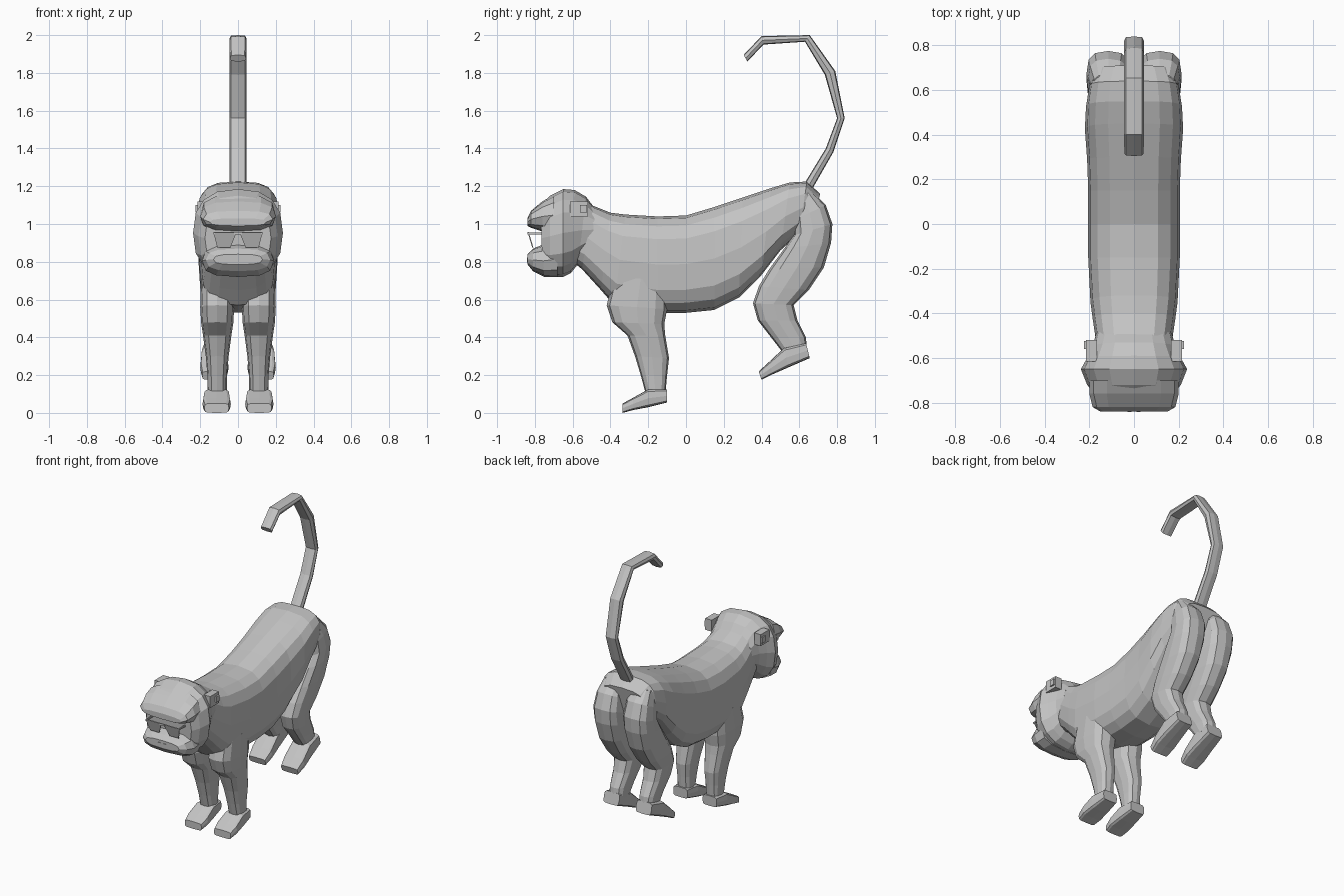
import bpy, bmesh, math

fur = bpy.data.materials.new("plain grey")
fur.diffuse_color = (0.55, 0.55, 0.55, 1)


def finish(name, bm, mirror):
    bmesh.ops.recalc_face_normals(bm, faces=bm.faces)
    me = bpy.data.meshes.new(name)
    bm.to_mesh(me)
    bm.free()
    me.materials.append(fur)
    ob = bpy.data.objects.new(name, me)
    bpy.context.collection.objects.link(ob)
    if mirror:
        ob.modifiers.new("Mirror", 'MIRROR').use_mirror_merge = False
    return ob


def loft(name, sections, xc=0.0, sides=12, power=2.8, mirror=False):
    """Skin rounded-box rings; each ring is (y1, z1, y2, z2, half width in x)."""
    bm = bmesh.new()
    rings = []
    for y1, z1, y2, z2, hw in sections:
        ring = []
        for i in range(sides):
            t = 2 * math.pi * i / sides
            c, s = round(math.cos(t), 6), round(math.sin(t), 6)
            c = math.copysign(abs(c) ** (2 / power), c)
            s = math.copysign(abs(s) ** (2 / power), s)
            ring.append(bm.verts.new((xc + hw * s,
                                      (y1 + y2) / 2 + (y1 - y2) / 2 * c,
                                      (z1 + z2) / 2 + (z1 - z2) / 2 * c)))
        rings.append(ring)
    for a, b in zip(rings, rings[1:]):
        for i in range(sides):
            j = (i + 1) % sides
            bm.faces.new((a[i], a[j], b[j], b[i]))
    bm.faces.new(rings[0])
    bm.faces.new(rings[-1])
    return finish(name, bm, mirror)


def box(name, x, y, z, mirror=True):
    """Box from ranges, mirrored across x."""
    bm = bmesh.new()
    bmesh.ops.create_cube(bm, size=1)
    for v in bm.verts:
        v.co = [r[0] if c < 0 else r[1] for c, r in zip(v.co, (x, y, z))]
    return finish(name, bm, mirror)


# Trunk, from neck to rump (top point, bottom point, half width)
loft("body", [
    (-0.62, 1.12, -0.60, 0.80, 0.15),
    (-0.50, 1.10, -0.55, 0.76, 0.17),
    (-0.40, 1.06, -0.45, 0.65, 0.185),
    (-0.32, 1.05, -0.38, 0.57, 0.195),
    (-0.15, 1.04, -0.15, 0.53, 0.205),
    (0.00, 1.045, 0.00, 0.53, 0.205),
    (0.15, 1.09, 0.15, 0.545, 0.205),
    (0.30, 1.14, 0.28, 0.61, 0.21),
    (0.45, 1.19, 0.40, 0.73, 0.22),
    (0.55, 1.22, 0.50, 0.86, 0.215),
    (0.64, 1.225, 0.60, 0.95, 0.20),
    (0.71, 1.16, 0.66, 0.95, 0.17)], sides=16, power=3)

# Head with the widest ring at the cheeks
loft("head", [
    (-0.48, 1.08, -0.50, 0.86, 0.17),
    (-0.53, 1.145, -0.57, 0.79, 0.185),
    (-0.59, 1.18, -0.61, 0.74, 0.21),
    (-0.65, 1.185, -0.65, 0.72, 0.238),
    (-0.72, 1.15, -0.72, 0.72, 0.21),
    (-0.77, 1.10, -0.76, 0.75, 0.175)], sides=16, power=2.5)

# Overhanging brow
loft("brow", [
    (-0.70, 1.155, -0.70, 0.94, 0.20),
    (-0.76, 1.12, -0.76, 0.96, 0.20),
    (-0.82, 1.07, -0.82, 0.98, 0.185),
    (-0.84, 1.03, -0.84, 0.99, 0.15)])

# Muzzle with nostrils
loft("muzzle", [
    (-0.68, 0.91, -0.68, 0.72, 0.19),
    (-0.76, 0.89, -0.75, 0.72, 0.19),
    (-0.81, 0.87, -0.81, 0.75, 0.17),
    (-0.838, 0.84, -0.838, 0.785, 0.13)])
box("nostril", (0.012, 0.03), (-0.842, -0.82), (0.797, 0.822))

# Ears: a plate with a raised rim lobe
box("ear", (0.165, 0.215), (-0.615, -0.52), (1.04, 1.12))
box("ear_lobe", (0.20, 0.225), (-0.56, -0.525), (1.06, 1.10))

# Glasses: slanted lens, bridge and side arm
bm = bmesh.new()
outline = [(0.008, 0.955), (0.13, 0.955), (0.11, 0.875), (0.04, 0.875)]
bm.faces.new([bm.verts.new((x, -0.838 + (0.955 - z) * 0.3, z)) for x, z in outline])
lens = finish("lens", bm, True)
lens.modifiers.new("Thickness", 'SOLIDIFY').thickness = 0.006
box("glasses_bridge", (-0.02, 0.02), (-0.84, -0.832), (0.945, 0.957), False)
box("glasses_arm", (0.122, 0.13), (-0.84, -0.72), (0.945, 0.955))

# Front legs and feet
loft("front_leg", [
    (-0.38, 0.72, -0.10, 0.70, 0.085),
    (-0.42, 0.57, -0.10, 0.55, 0.09),
    (-0.39, 0.48, -0.115, 0.47, 0.085),
    (-0.31, 0.41, -0.11, 0.41, 0.075),
    (-0.27, 0.30, -0.09, 0.29, 0.06),
    (-0.24, 0.20, -0.10, 0.20, 0.052),
    (-0.21, 0.09, -0.11, 0.09, 0.05)], xc=0.11, mirror=True)
loft("front_foot", [
    (-0.10, 0.125, -0.10, 0.055, 0.055),
    (-0.20, 0.125, -0.20, 0.03, 0.068),
    (-0.28, 0.08, -0.28, 0.015, 0.075),
    (-0.335, 0.05, -0.335, 0.0, 0.065)], xc=0.113, power=5, mirror=True)

# Hind legs and feet (back point, front point)
loft("hind_leg", [
    (0.67, 1.17, 0.56, 1.14, 0.07),
    (0.74, 1.10, 0.57, 1.02, 0.09),
    (0.775, 1.00, 0.57, 0.94, 0.098),
    (0.768, 0.90, 0.52, 0.87, 0.098),
    (0.73, 0.77, 0.44, 0.76, 0.092),
    (0.65, 0.65, 0.385, 0.67, 0.085),
    (0.57, 0.57, 0.355, 0.58, 0.078),
    (0.59, 0.49, 0.38, 0.49, 0.068),
    (0.635, 0.40, 0.45, 0.40, 0.058),
    (0.64, 0.34, 0.52, 0.31, 0.055)], xc=0.115, mirror=True)
loft("hind_foot", [
    (0.635, 0.37, 0.655, 0.29, 0.06),
    (0.52, 0.345, 0.54, 0.24, 0.07),
    (0.44, 0.27, 0.46, 0.205, 0.075),
    (0.385, 0.22, 0.40, 0.175, 0.065)], xc=0.125, power=5, mirror=True)

# Tail, a flattened band curling forwards
loft("tail", [
    (0.60, 1.17, 0.66, 1.17, 0.045),
    (0.74, 1.40, 0.78, 1.38, 0.045),
    (0.80, 1.56, 0.84, 1.56, 0.045),
    (0.735, 1.79, 0.79, 1.81, 0.045),
    (0.63, 1.965, 0.655, 2.00, 0.045),
    (0.41, 1.95, 0.40, 1.995, 0.045),
    (0.325, 1.86, 0.305, 1.895, 0.043)], sides=8, power=3.5)
